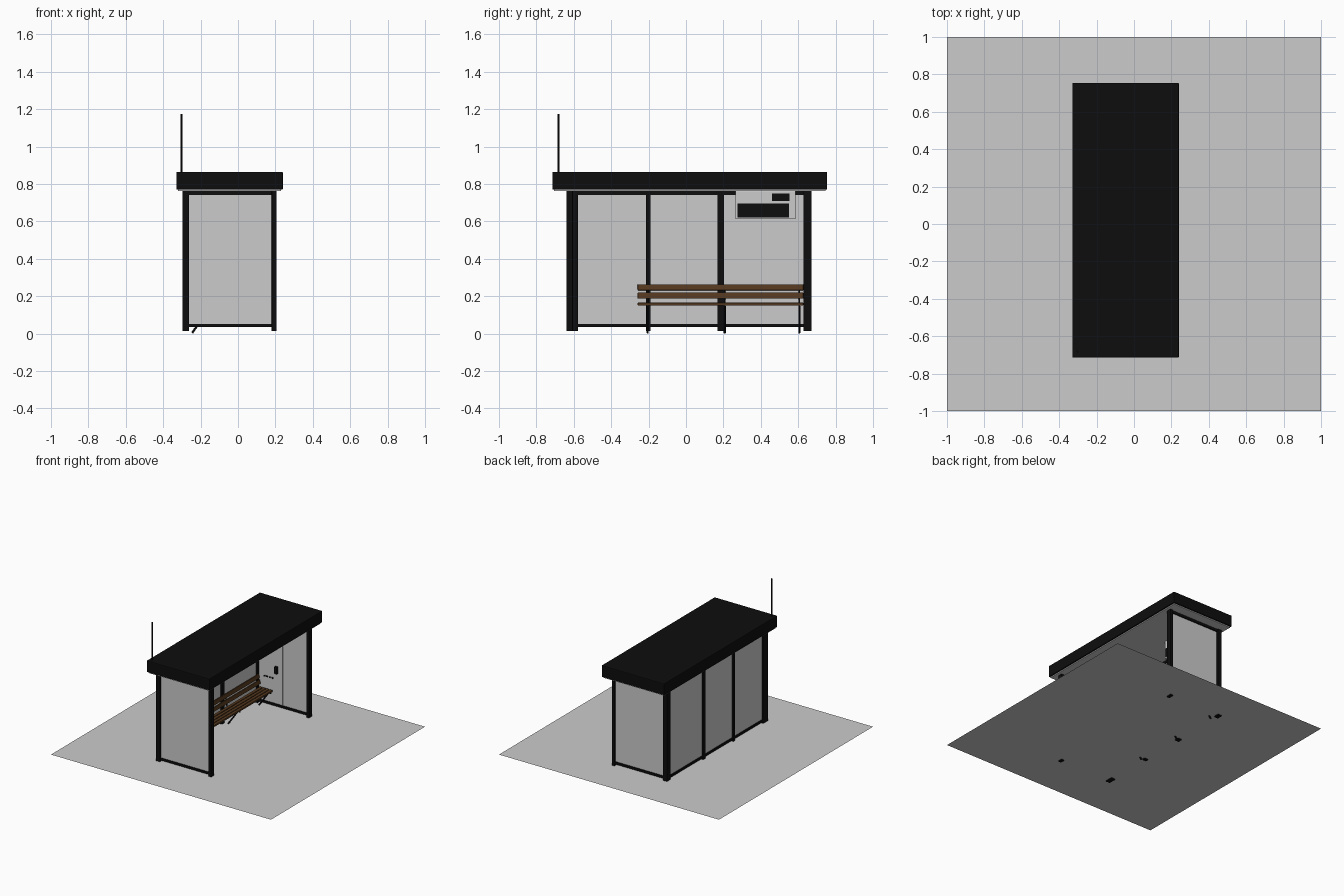
import bpy
import math
from mathutils import Vector

if "Cube" in bpy.data.objects:
    bpy.data.objects.remove(bpy.data.objects["Cube"])


def material(name, rgb):
    m = bpy.data.materials.new(name)
    m.diffuse_color = (*rgb, 1)
    m.use_nodes = True
    m.node_tree.nodes["Principled BSDF"].inputs["Base Color"].default_value = m.diffuse_color
    return m


BLACK = material("black_metal", (0.004, 0.004, 0.004))
WOOD = material("wood", (0.09, 0.04, 0.013))


def box(name, x, y, z, mat=None, bevel=0.0, tilt=0.0):
    """Box from (min, max) ranges, optionally tilted about its own y axis."""
    bpy.ops.mesh.primitive_cube_add(size=1, location=[sum(r) / 2 for r in (x, y, z)])
    ob = bpy.context.object
    ob.name = name
    ob.scale = [r[1] - r[0] for r in (x, y, z)]
    bpy.ops.object.transform_apply(location=False, rotation=False, scale=True)
    ob.rotation_euler.y = tilt
    if mat:
        ob.data.materials.append(mat)
    if bevel:
        b = ob.modifiers.new("bevel", 'BEVEL')
        b.width = bevel
        b.segments = 2
    return ob


def rod(name, a, b, radius, mat=BLACK, sides=10):
    """Round bar between two points."""
    a, b = Vector(a), Vector(b)
    bpy.ops.mesh.primitive_cylinder_add(vertices=sides, radius=radius,
                                        depth=(b - a).length, location=(a + b) / 2)
    ob = bpy.context.object
    ob.name = name
    ob.rotation_euler = (b - a).to_track_quat('Z', 'Y').to_euler()
    ob.data.materials.append(mat)
    bpy.ops.object.shade_smooth_by_angle(angle=math.radians(40))
    return ob


# Pavement sheet
bpy.ops.mesh.primitive_plane_add(size=2, location=(0, 0, 0.022))
bpy.context.object.name = "pavement"

# Roof, ceiling panel and aerial
box("roof", (-0.33, 0.24), (-0.715, 0.755), (0.77, 0.865), BLACK, 0.006)
box("ceiling", (-0.32, 0.23), (-0.705, 0.745), (0.762, 0.772))
rod("aerial", (-0.302, -0.682, 0.86), (-0.302, -0.682, 1.175), 0.005)

# Posts: five along the front and back corners and back wall
POST_Z = (0.013, 0.765)
BACK = (-0.298, -0.262)
for i, y in enumerate([(-0.64, -0.577), (-0.215, -0.19), (0.168, 0.203), (0.628, 0.672)]):
    box(f"back_post_{i}", BACK, y, POST_Z, BLACK, 0.002)
for side, y in (("left", (-0.64, -0.605)), ("right", (0.628, 0.672))):
    box(f"front_post_{side}", (0.18, 0.205), y, POST_Z, BLACK, 0.002)

# Bottom and top rails
for level, z in (("bottom", (0.034, 0.052)), ("top", (0.742, 0.765))):
    box(f"back_rail_{level}", (-0.294, -0.268), (-0.62, 0.65), z, BLACK)
    box(f"left_rail_{level}", (-0.28, 0.19), (-0.635, -0.61), z, BLACK)
    box(f"right_rail_{level}", (-0.28, 0.19), (0.638, 0.664), z, BLACK)

# Wall panes; the right end is split into two
PANE_Z = (0.045, 0.75)
for i, y in enumerate([(-0.58, -0.21), (-0.195, 0.175), (0.198, 0.632)]):
    box(f"back_pane_{i}", (-0.286, -0.276), y, PANE_Z)
box("left_pane", (-0.265, 0.185), (-0.628, -0.618), PANE_Z)
for i, x in enumerate([(-0.265, -0.047), (-0.043, 0.185)]):
    box(f"right_pane_{i}", x, (0.645, 0.655), PANE_Z)

# Bench: seat slats, leaning back slats and bent metal supports
BENCH_Y = (-0.258, 0.627)
for i in range(4):
    x = -0.238 + i * 0.03
    box(f"seat_slat_{i}", (x, x + 0.024), BENCH_Y, (0.15, 0.165), WOOD, 0.002)
for i, (x, z) in enumerate([(-0.247, 0.187), (-0.256, 0.231)]):
    box(f"back_slat_{i}", (x, x + 0.012), BENCH_Y, (z, z + 0.032), WOOD, 0.002, -0.2)
for i, y in enumerate((-0.205, 0.207, 0.606)):
    rod(f"bench_leg_{i}", (-0.145, y, 0.146), (-0.245, y, 0.004), 0.006)
    rod(f"seat_bearer_{i}", (-0.125, y, 0.146), (-0.245, y, 0.146), 0.005)
    rod(f"back_support_{i}", (-0.242, y, 0.146), (-0.261, y, 0.255), 0.005)

# Hanging information display and clock
box("display_case", (-0.12, -0.08), (0.265, 0.585), (0.612, 0.762), None, 0.002)
box("display_screen", (-0.082, -0.077), (0.275, 0.552), (0.622, 0.695), BLACK)
box("clock_screen", (-0.082, -0.077), (0.46, 0.553), (0.71, 0.75), BLACK)

# Call panel and row of sockets on the right end wall
box("call_panel", (-0.112, -0.088), (0.628, 0.646), (0.30, 0.36), BLACK, 0.003)
for i in range(4):
    x = -0.215 + i * 0.024
    box(f"socket_{i}", (x, x + 0.012), (0.638, 0.646), (0.25, 0.26), BLACK)
